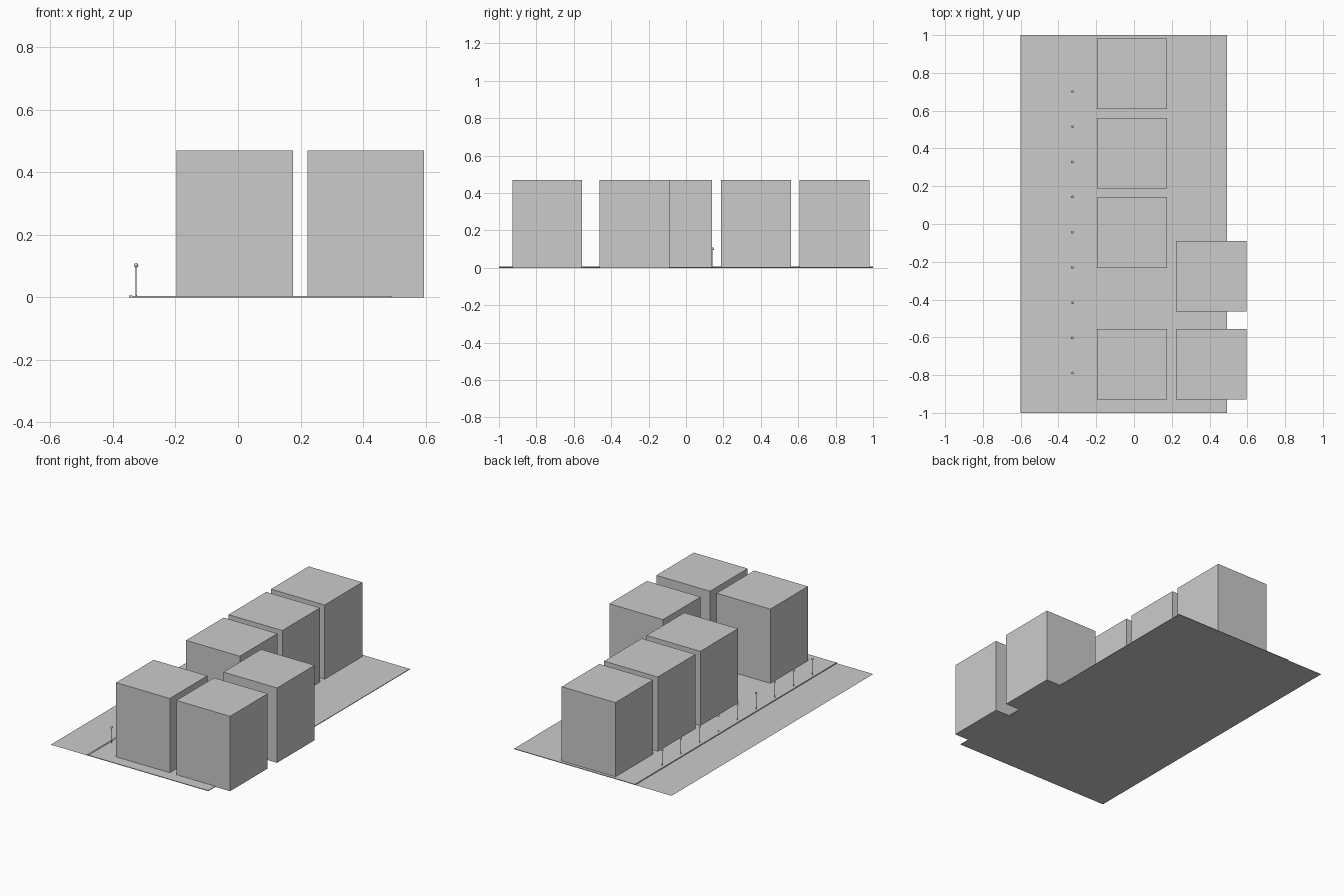
import bpy

if "Cube" in bpy.data.objects:
    bpy.data.objects.remove(bpy.data.objects["Cube"])


def box(name, x0, x1, y0, y1, z0, z1):
    bpy.ops.mesh.primitive_cube_add(size=1, location=((x0 + x1) / 2, (y0 + y1) / 2, (z0 + z1) / 2))
    ob = bpy.context.object
    ob.name = name
    ob.scale = (x1 - x0, y1 - y0, z1 - z0)
    bpy.ops.object.transform_apply(location=False, rotation=False, scale=True)
    return ob


def cone(name, x, y, z0, z1, r0, r1, sides=8):
    bpy.ops.mesh.primitive_cone_add(vertices=sides, radius1=r0, radius2=r1, depth=z1 - z0,
                                    location=(x, y, (z0 + z1) / 2))
    bpy.context.object.name = name


# Flat road surface on the left side
bpy.ops.mesh.primitive_plane_add(size=1, location=(-0.4725, 0, 0))
road = bpy.context.object
road.name = "road"
road.scale = (0.255, 2, 1)
bpy.ops.object.transform_apply(location=False, rotation=False, scale=True)

# Raised pavement and its kerb
box("pavement", -0.345, 0.493, -1, 1, 0, 0.004)
box("kerb", -0.348, -0.338, -1, 1, 0, 0.006)

# Building blocks: street row and back row
W, H = 0.373, 0.47
for x0, starts in ((-0.197, (-0.928, -0.234, 0.188, 0.608)), (0.222, (-0.928, -0.462))):
    for y0 in starts:
        box("building_block", x0, x0 + W, y0, y0 + W, 0, H)

# Row of street lamps along the kerb
LAMP_X = -0.326
for i in range(9):
    y = 0.702 - i * 0.1863
    cone("lamp_base", LAMP_X, y, 0.004, 0.009, 0.003, 0.0015)
    cone("lamp_post", LAMP_X, y, 0.004, 0.096, 0.0012, 0.0012)
    bpy.ops.mesh.primitive_uv_sphere_add(segments=12, ring_count=8, radius=0.007,
                                         location=(LAMP_X, y, 0.102))
    bpy.context.object.name = "lamp_globe"
    bpy.ops.object.shade_smooth_by_angle()
